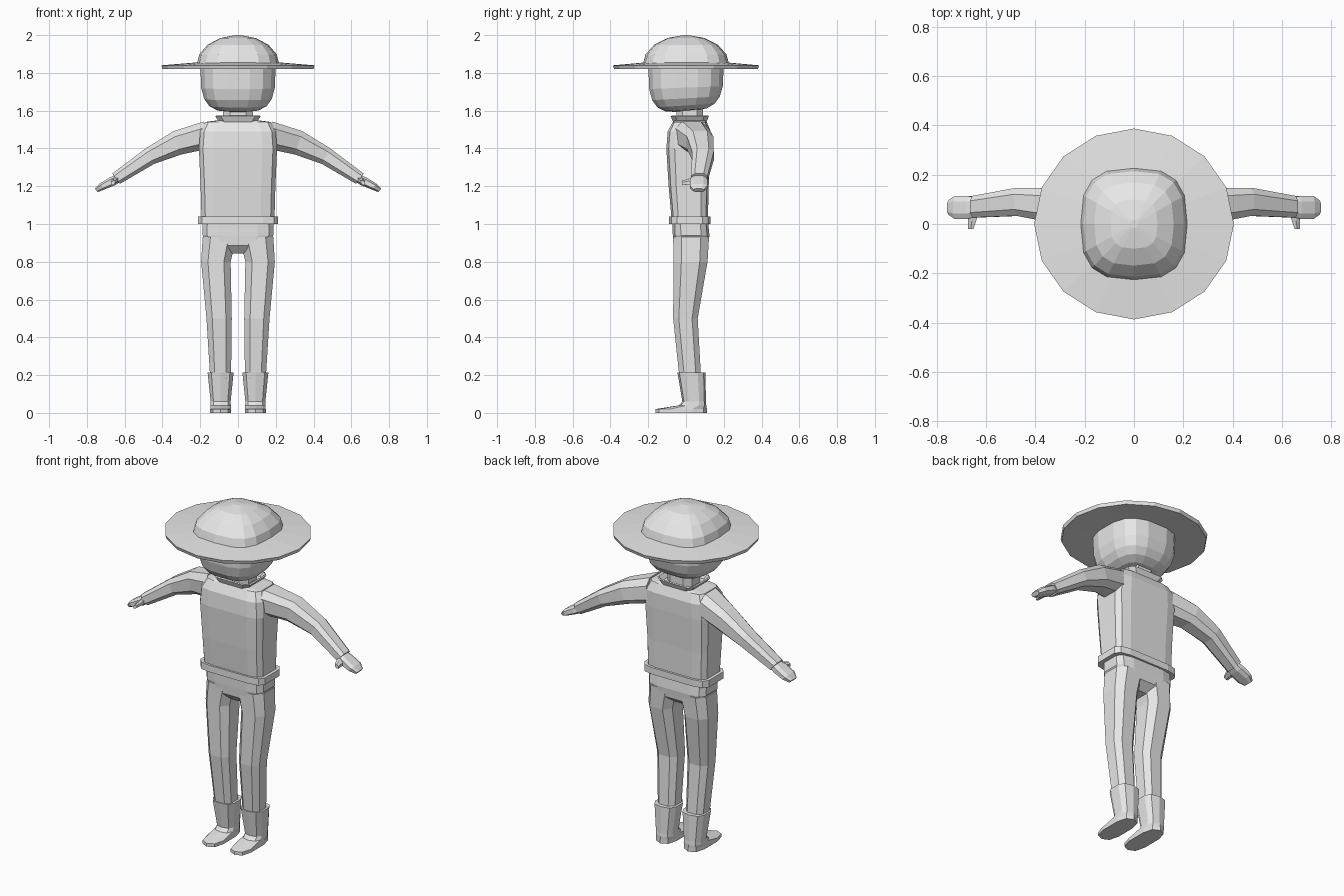
import bpy
import bmesh
import math
from mathutils import Vector

default_cube = bpy.data.objects.get("Cube")
if default_cube:
    bpy.data.objects.remove(default_cube, do_unlink=True)

grey = bpy.data.materials.new("plain_grey")
grey.use_nodes = True
grey.diffuse_color = (.8, .8, .8, 1)
shader = grey.node_tree.nodes["Principled BSDF"]
shader.inputs["Base Color"].default_value = grey.diffuse_color


def signed_power(value, power):
    return math.copysign(abs(value) ** power, value)


def outline(sides, power, shift):
    """Rounded-box outline (superellipse) that fills the unit square."""
    angles = [math.tau * (i + shift) / sides for i in range(sides)]
    points = [(signed_power(math.cos(a), power), signed_power(math.sin(a), power))
              for a in angles]
    reach = max(abs(across) for across, along in points)
    return [(across / reach, along / reach) for across, along in points]


def loft(name, sections, sides=8, power=.7, shift=.5, caps=True, mirror=1):
    """Skin a row of (centre, across, along) sections; mirror is the sign of x."""
    bm = bmesh.new()
    rings = []
    for centre, across, along in sections:
        ring = []
        for a, b in outline(sides, power, shift):
            point = centre + across * a + along * b
            point.x *= mirror
            ring.append(bm.verts.new(point))
        rings.append(ring)
    for lower, upper in zip(rings, rings[1:]):
        for i in range(sides):
            bm.faces.new((lower[i - 1], lower[i], upper[i], upper[i - 1]))
    if caps:
        bm.faces.new(rings[0])
        bm.faces.new(rings[-1])
    bmesh.ops.recalc_face_normals(bm, faces=bm.faces)
    mesh = bpy.data.meshes.new(name)
    bm.to_mesh(mesh)
    bm.free()
    mesh.materials.append(grey)
    obj = bpy.data.objects.new(name, mesh)
    bpy.context.collection.objects.link(obj)
    return obj


def level(z, width, depth, x=0, y=0, rise=0):
    """Horizontal section from half sizes; rise lifts its back edge."""
    return Vector((x, y, z)), Vector((width, 0, 0)), Vector((0, depth, rise))


def arm(x, y, z, depth, height):
    """Section across the arm, leaning further the further out it is."""
    up = Vector((math.sin(x), 0, math.cos(x)))
    return Vector((x, y, z)), Vector((0, depth, 0)), up * height


def dome(name, base, height, width, depth, power, steps, rise=0, **options):
    """Half of a superellipsoid, upwards or downwards from its base."""
    sections = []
    for i in range(steps):
        angle = math.pi / 2 * i / (steps - .8)
        size = math.cos(angle) ** power
        climb = math.sin(angle) ** power
        sections.append(level(z=base + height * climb, width=width * size,
                              depth=depth * size, rise=rise * climb * size))
    return loft(name, sections, sides=16, **options)


# Head and hat
dome("head", base=1.85, height=-.255, width=.2, depth=.2, power=.57, steps=6, rise=.015)
dome("hat_crown", base=1.84, height=.16, width=.22, depth=.23, power=1, steps=5,
     shift=0)
loft("hat_brim", [
    level(z=1.83, width=.18, depth=.18),
    level(z=1.82, width=.4, depth=.38),
    level(z=1.84, width=.405, depth=.387),
    level(z=1.857, width=.2, depth=.2),
], sides=16, power=1, shift=0)

# Neck and flared collar
loft("neck", [level(z=z, width=.08, depth=.07, y=.02) for z in (1.5, 1.63)])
collar = loft("collar", [
    level(z=1.54, width=.09, depth=.08, y=.02),
    level(z=1.575, width=.115, depth=.095, y=.02),
], power=.3, caps=False)
collar.modifiers.new("thickness", "SOLIDIFY").thickness = .008

# Jacket and its hem band
loft("torso", [
    level(z=1.02, width=.193, depth=.096, y=.02),
    level(z=1.2, width=.198, depth=.106, y=.014),
    level(z=1.4, width=.207, depth=.117, y=.013),
    level(z=1.49, width=.2, depth=.114, y=.017),
    level(z=1.54, width=.175, depth=.09, y=.02),
    level(z=1.55, width=.1, depth=.08, y=.02),
], sides=12, power=.36)
loft("waistband", [level(z=z, width=.212, depth=.109, y=.02) for z in (1, 1.04)],
     sides=12, power=.36)

# Trouser seat, closing to the crotch
loft("trouser_seat", [
    level(z=.845, width=.045, depth=.05, y=.02),
    level(z=.885, width=.15, depth=.092, y=.026),
    level(z=.94, width=.188, depth=.097, y=.027),
    level(z=1.02, width=.187, depth=.094, y=.022),
], sides=12, power=.45)

for label, mirror in (("left", 1), ("right", -1)):
    # Trouser leg, bent a little at the knee
    loft(label + "_leg", [
        level(z=.18, width=.055, depth=.057, x=.092, y=.023),
        level(z=.5, width=.067, depth=.065, x=.1, y=-.003),
        level(z=.8, width=.078, depth=.09, x=.117, y=.024),
        level(z=.93, width=.089, depth=.095, x=.098, y=.027),
    ], mirror=mirror)

    # Boot with a wide shaft and a flat foot
    loft(label + "_boot", [
        level(z=0, width=.055, depth=.132, x=.092, y=-.026),
        level(z=.02, width=.055, depth=.132, x=.092, y=-.026),
        level(z=.04, width=.054, depth=.07, x=.092, y=.035),
        level(z=.06, width=.053, depth=.06, x=.092, y=.043),
        level(z=.215, width=.069, depth=.072, x=.092, y=.029),
    ], sides=10, mirror=mirror)

    # Sleeve from shoulder to cuff
    loft(label + "_sleeve", [
        arm(x=.17, y=.03, z=1.47, depth=.09, height=.073),
        arm(x=.32, y=.075, z=1.43, depth=.07, height=.065),
        arm(x=.465, y=.09, z=1.36, depth=.057, height=.047),
        arm(x=.645, y=.07, z=1.24, depth=.044, height=.034),
    ], mirror=mirror)

    # Mitten hand
    loft(label + "_hand", [
        arm(x=.62, y=.07, z=1.25, depth=.034, height=.022),
        arm(x=.665, y=.067, z=1.226, depth=.046, height=.025),
        arm(x=.72, y=.067, z=1.198, depth=.047, height=.02),
        arm(x=.75, y=.067, z=1.178, depth=.028, height=.012),
    ], mirror=mirror)

    # Thumb, tapering forwards
    root = Vector((.652, .045, 1.23))
    tip = Vector((.662, -.02, 1.218))
    across = Vector((.022, 0, -.008))
    up = Vector((0, 0, .016))
    loft(label + "_thumb", [
        (root.lerp(tip, t), across * (1 - t / 2), up * (1 - t / 3)) for t in (0, .5, 1)
    ], sides=6, mirror=mirror)
